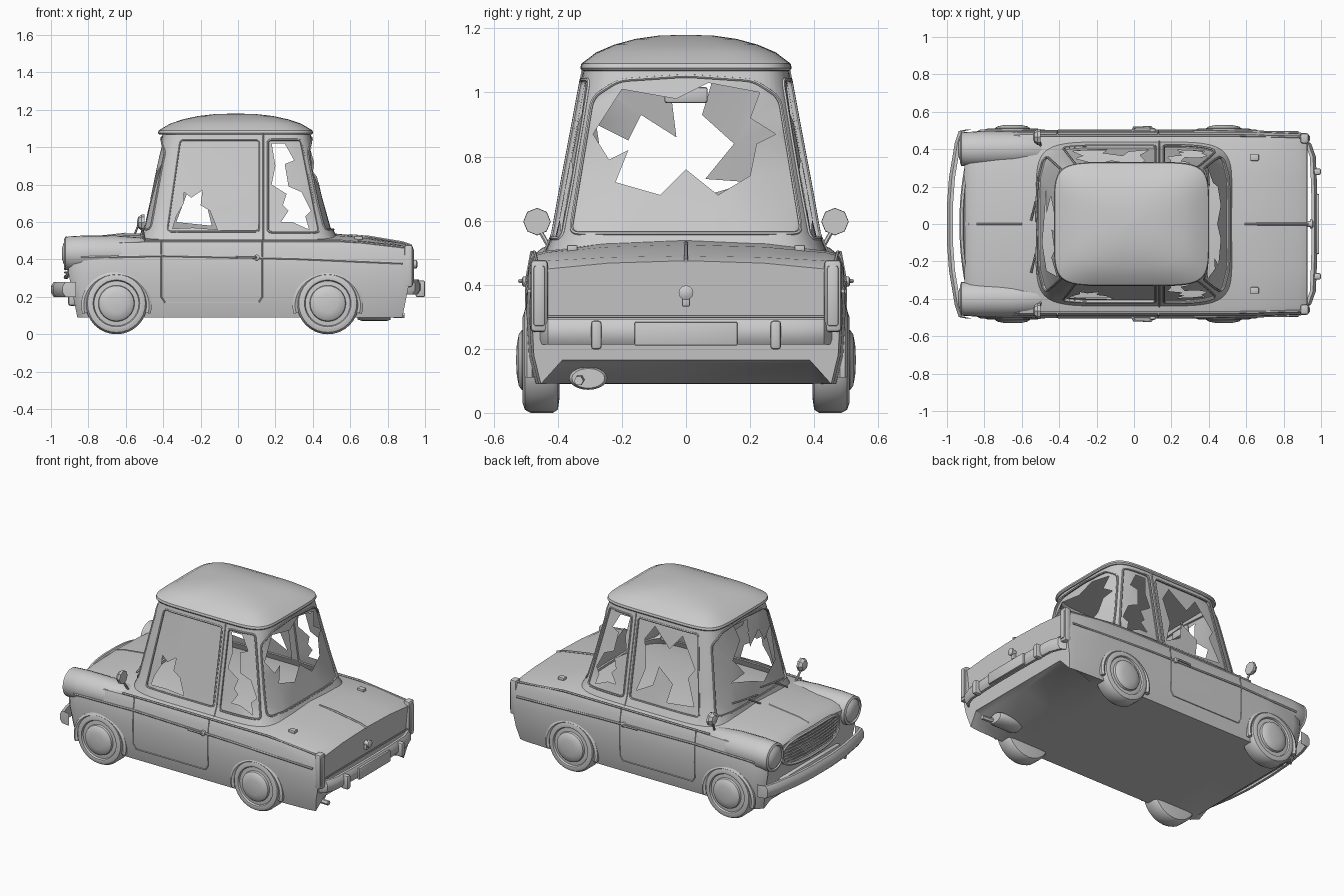
import bpy, bmesh, math
from mathutils import Vector

if "Cube" in bpy.data.objects:
    bpy.data.objects.remove(bpy.data.objects["Cube"])


def finish(name, bm, normals=True):
    if normals:
        bmesh.ops.recalc_face_normals(bm, faces=bm.faces)
    me = bpy.data.meshes.new(name)
    bm.to_mesh(me)
    bm.free()
    ob = bpy.data.objects.new(name, me)
    bpy.context.collection.objects.link(ob)
    return ob


def loft(name, rings, cyclic=False):
    bm = bmesh.new()
    vs = [[bm.verts.new(p) for p in r] for r in rings]
    n = len(vs[0])
    for a, b in zip(vs, vs[1:] + vs[:1] if cyclic else vs[1:]):
        for i in range(n):
            bm.faces.new((a[i], a[(i + 1) % n], b[(i + 1) % n], b[i]))
    if not cyclic:
        bm.faces.new(vs[0])
        bm.faces.new(vs[-1])
    return finish(name, bm)


def lathe(name, c, axis, prof, n=28):
    # prof holds (radius, offset along axis 'x' or 'y')
    rings = []
    for r, o in prof:
        ring = []
        for k in range(n):
            a = 2 * math.pi * k / n
            u, w = r * math.cos(a), r * math.sin(a)
            ring.append((c[0] + o, c[1] + u, c[2] + w) if axis == 'x' else (c[0] + u, c[1] + o, c[2] + w))
        rings.append(ring)
    return loft(name, rings)


def tube(name, pts, r, closed=False):
    cu = bpy.data.curves.new(name, 'CURVE')
    cu.dimensions = '3D'
    cu.bevel_depth, cu.bevel_resolution, cu.use_fill_caps = r, 1, True
    sp = cu.splines.new('POLY')
    sp.points.add(len(pts) - 1)
    for p, q in zip(sp.points, pts):
        p.co = (*q, 1)
    sp.use_cyclic_u = closed
    tmp = bpy.data.objects.new(name + "_path", cu)
    bpy.context.collection.objects.link(tmp)
    me = bpy.data.meshes.new_from_object(tmp.evaluated_get(bpy.context.evaluated_depsgraph_get()))
    bpy.data.objects.remove(tmp)
    ob = bpy.data.objects.new(name, me)
    bpy.context.collection.objects.link(ob)
    return ob


def box(name, c, size, bev=0.006):
    bm = bmesh.new()
    bmesh.ops.create_cube(bm, size=1)
    for v in bm.verts:
        v.co = Vector(c) + Vector([a * b for a, b in zip(v.co, size)])
    bmesh.ops.bevel(bm, geom=bm.edges[:], offset=bev, segments=2, affect='EDGES', profile=0.5)
    return finish(name, bm)


def outline(pts, r):
    # polygon with rounded corners and subdivided sides
    P = [Vector(p) for p in pts]
    out = []
    for i, p in enumerate(P):
        a = p + (P[i - 1] - p).normalized() * r
        b = p + (P[(i + 1) % len(P)] - p).normalized() * r
        if out:
            out += [out[-1].lerp(a, k / 8) for k in range(1, 8)]
        out += [a * (1 - t) ** 2 + p * 2 * t * (1 - t) + b * t * t for t in (0, .25, .5, .75, 1)]
    return out + [out[-1].lerp(out[0], k / 8) for k in range(1, 8)]


# Lower body: cross-sections along x (x, half width, floor z, shoulder z, centre z)
rings = []
for x, w, zb, zs, zc in [(-.905, .45, .13, .455, .475), (-.88, .475, .11, .475, .50), (-.82, .492, .09, .49, .515),
                         (-.6, .50, .09, .50, .54), (-.4, .50, .09, .505, .54), (.5, .50, .09, .505, .54),
                         (.66, .498, .092, .50, .525), (.88, .49, .155, .475, .49), (.925, .482, .165, .45, .475)]:
    half = [(w * .8, zb), (w * .94, .09), (w * .985, .18), (w, .32), (w * .985, zs - .05), (w * .955, zs - .01), (w * .88, zs),
            (w * .5, zs * .3 + zc * .7)]
    prof = [(0, zb)] + half + [(0, zc)] + [(-y, z) for y, z in reversed(half)]
    k = math.copysign(.2, x) if abs(x) > .85 else 0
    rings.append([(x - k * max(0, .32 - z), y, z) for y, z in prof])
loft("body", rings)

# Cabin skin: superellipse sections (z, front x, rear x, half width)
SEC = [(.48, -.54, .55, .45), (.56, -.515, .51, .415), (.7, -.485, .47, .39), (.9, -.445, .425, .352), (1.085, -.40, .385, .318)]


def env(z):
    for a, b in zip(SEC, SEC[1:]):
        if z <= b[0] or b is SEC[-1]:
            t = (z - a[0]) / (b[0] - a[0])
            f, r, h = [p + (q - p) * t for p, q in zip(a[1:], b[1:])]
            return (f + r) / 2, (r - f) / 2, h


def sq(t):
    return max(0, 1 - abs(t) ** 6) ** (1 / 6)


def side_pt(x, z, s, off):
    c, hx, hy = env(z)
    return (x, s * (hy * sq((x - c) / hx) + off), z)


def end_pt(y, z, d, off):
    c, hx, hy = env(z)
    return (c + d * (hx * sq(y / hy) + off), y, z)


def superring(c, hx, hy, z, n=64, e=1 / 3):
    pw = lambda v: math.copysign(abs(v) ** e, v)
    return [(c + hx * pw(math.cos(2 * math.pi * (i + .5) / n)), hy * pw(math.sin(2 * math.pi * (i + .5) / n)), z) for i in range(n)]


outer = [superring(*env(s[0]), s[0]) for s in SEC]
inner = [superring(env(s[0])[0], env(s[0])[1] - .025, env(s[0])[2] - .025, s[0]) for s in SEC]
cabin = loft("cabin_frame", outer + inner[::-1], cyclic=True)

# Windows: outline, jagged glass hole, mapping onto the skin
door = outline([(-.38, .55), (.115, .55), (.115, 1.04), (-.31, 1.04)], .02)
quarter = outline([(.16, .545), (.435, .545), (.335, 1.04), (.16, 1.04)], .02)
screen = outline([(-.362, .56), (.362, .56), (.292, .985), (.21, 1.038), (0, 1.052), (-.21, 1.038), (-.292, .985)], .03)
door_hole_r = [(-.33, .63), (-.29, .70), (-.29, .76), (-.25, .73), (-.19, .77), (-.20, .69), (-.15, .66), (-.11, .56),
               (-.24, .57), (-.35, .565)]
door_hole_l = [(-.33, .6), (-.27, .76), (-.31, .82), (-.2, 1.0), (-.12, .9), (.0, 1.01), (.06, .92), (.03, .75),
               (.08, .6), (-.03, .66), (-.06, .78), (-.17, .7), (-.14, .58)]
quarter_hole = [(.18, 1.02), (.25, 1.02), (.30, .93), (.25, .91), (.27, .79), (.34, .76), (.39, .66), (.36, .63), (.38, .56),
                (.29, .60), (.23, .60), (.27, .66), (.24, .69), (.26, .75), (.18, .8), (.2, .9)]
rear_hole = [(-.29, .87), (-.24, .79), (-.18, .82), (-.22, .72), (-.08, .68), (0, .76), (.1, .68), (.2, .74), (.22, .84),
             (.28, .87), (.2, .92), (.23, 1.0), (.07, 1.03), (-.03, .98), (-.2, 1.01)]
front_hole = [(-.28, .9), (-.18, .85), (-.14, .93), (-.03, .86), (-.05, 1.02), (.08, 1.03), (.05, .93), (.15, .84), (.06, .73),
              (.2, .72), (0, .66), (-.1, .62), (-.25, .7)]
WINDOWS = [("right_door", door, door_hole_r, side_pt, -1), ("left_door", door, door_hole_l, side_pt, 1),
           ("right_quarter", quarter, quarter_hole, side_pt, -1), ("left_quarter", quarter, quarter_hole, side_pt, 1),
           ("rear", screen, rear_hole, end_pt, 1), ("windscreen", screen, front_hole, end_pt, -1)]
for name, poly, hole, fn, s in WINDOWS:
    # cut the opening
    spans = [[((p[0], s * d, p[1]) if fn is side_pt else (s * d, p[0], p[1])) for p in poly] for d in (.22, .8)]
    cut = loft("window_cutter", spans)
    cut.hide_render = True
    mod = cabin.modifiers.new("cut", 'BOOLEAN')
    mod.operation, mod.object, mod.solver = 'DIFFERENCE', cut, 'EXACT'
    bpy.context.view_layer.objects.active = cabin
    bpy.ops.object.modifier_apply(modifier=mod.name)
    bpy.data.objects.remove(cut)
    # rubber seal and broken glass
    tube(name + "_window_seal", [fn(p[0], p[1], s, 0) for p in poly], .006, True)
    bm = bmesh.new()
    for loop in (poly, hole):
        vs = [bm.verts.new((p[0], p[1], 0)) for p in loop]
        for i, v in enumerate(vs):
            bm.edges.new((vs[i - 1], v))
    bmesh.ops.triangle_fill(bm, use_beauty=True, edges=bm.edges[:], normal=(0, 0, 1))
    for v in bm.verts:
        v.co = fn(v.co.x, v.co.y, s, -.012)
    finish(name + "_broken_glass", bm)

# Roof dome with overhanging rim
loft("roof", [superring(-.013, .415 * k, .33 * k, z, e=e) for k, z, e in
              [(.9, 1.066, .33), (.985, 1.068, .33), (1, 1.076, .33), (.99, 1.09, .33), (.85, 1.125, .38), (.68, 1.149, .48),
               (.48, 1.167, .65), (.27, 1.177, .85), (.03, 1.18, 1)]])

for s, side in ((1, "left"), (-1, "right")):
    # Wheels and arch lips
    for x, end in ((-.65, "front"), (.48, "rear")):
        lathe(f"{end}_{side}_wheel", (x, 0, .165), 'y', [(r, s * o) for r, o in
              [(.12, .395), (.155, .40), (.165, .415), (.165, .485), (.155, .503), (.135, .51), (.125, .508), (.12, .497),
               (.097, .499), (.094, .512), (.08, .522), (.05, .528), (.01, .53)]], 32)
        arc = [math.radians(-15 + 10.5 * k) for k in range(21)]
        tube(f"{end}_{side}_arch", [(x + .175 * math.cos(a), s * .488, .155 + .165 * math.sin(a)) for a in arc], .016)
    # Front fender pod, headlight
    loft(f"{side}_fender", [[(x, s * .4 + r * math.cos(a), .432 + r * math.sin(a)) for a in
                             [2 * math.pi * k / 24 for k in range(24)]]
                            for x, r in [(-.92, .084), (-.91, .091), (-.82, .096), (-.65, .095), (-.52, .085), (-.42, .05)]])
    lathe(f"{side}_headlight", (-.915, s * .4, .432), 'x', [(.088, .02), (.09, -.008), (.076, -.014), (.07, -.006), (.055, -.018),
                                                            (.03, -.025), (.005, -.027)])
    # Tail light, bumper guard, boot hinge
    box(f"{side}_tail_light", (.912, s * .458, .365), (.045, .055, .225), .012)
    box(f"{side}_tail_lens", (.928, s * .458, .365), (.025, .036, .19), .008)
    box(f"{side}_bumper_guard", (.975, s * .28, .243), (.05, .034, .09), .01)
    box(f"{side}_boot_hinge", (.645, s * .355, .513), (.045, .034, .022), .005)
    # Door seam, trim strip, handle
    tube(f"{side}_door_seam", [(-.41, s * .482, .505), (-.41, s * .498, .42), (-.41, s * .5, .3), (-.41, s * .495, .2),
                               (-.39, s * .493, .17), (.11, s * .493, .17), (.13, s * .495, .2), (.13, s * .5, .3),
                               (.13, s * .498, .42), (.13, s * .482, .505)], .004)
    tube(f"{side}_trim", [(-.84, s * .491, .41), (-.4, s * .497, .42), (.3, s * .497, .405), (.88, s * .489, .38)], .007)
    tube(f"{side}_belt_trim", [(-.5, s * .474, .5), (.55, s * .474, .5), (.9, s * .465, .465)], .007)
    tube(f"{side}_door_handle", [(-.01, s * .495, .412), (.0, s * .515, .412), (.09, s * .518, .412), (.105, s * .495, .412)], .007)
    lathe(f"{side}_door_lock", (.1, 0, .41), 'y', [(.016, s * .49), (.016, s * .508), (.01, s * .512)], 12)
    tube(f"{side}_pillar_seam", [side_pt(.135, z, s, .001) for z in (.5, .56, .7, .9, 1.07)], .005)
    # Door mirror
    tube(f"{side}_mirror_stalk", [(-.5, s * .42, .505), (-.515, s * .465, .585)], .007)
    lathe(f"{side}_mirror", (-.515, s * .465, .597), 'x', [(.042, .014), (.043, 0), (.03, -.018), (.008, -.025)], 8)

# Bumpers swept across the car
SHAPE = [(-.015, -.04), (.002, -.04), (.017, -.018), (.017, .018), (.002, .04), (-.015, .04)]
for name, d, z, path in [("front_bumper", -1, .24, [(.88, .505), (.92, .497), (.942, .43), (.972, .25), (.983, .1)]),
                         ("rear_bumper", 1, .253, [(.89, .455), (.93, .43), (.955, .36), (.962, .2), (.964, .1)])]:
    full = path + [(x, -y) for x, y in reversed(path)]
    loft(name, [[(d * (x + dx), y, z + dz) for dx, dz in SHAPE] for x, y in full])
box("number_plate", (.982, 0, .247), (.016, .32, .074), .004)
box("front_chin", (-.885, 0, .2), (.05, .62, .1), .02)

# Grille: oval rim with bowed bars
gx = lambda y: -.922 + .3 * y * y
ov = [(.29 * math.copysign(abs(math.cos(a)) ** .6, math.cos(a)), .39 + .085 * math.copysign(abs(math.sin(a)) ** .7, math.sin(a)))
      for a in [2 * math.pi * (k + .5) / 40 for k in range(40)]]
tube("grille_rim", [(gx(y), y, z) for y, z in ov], .012, True)
loft("grille_back", [[(gx(y) + o, y, z) for y, z in ov] for o in (.005, .05)])
for i in range(7):
    z = .33 + .02 * i
    w = .285 * (1 - (abs(z - .39) / .09) ** 2.6) ** .35
    tube("grille_bar", [(gx(w * t / 4) - .003, w * t / 4, z) for t in range(-4, 5)], .006)

# Bonnet and boot details
tube("bonnet_crease", [(-.885, 0, .495), (-.82, 0, .514), (-.6, 0, .539)], .005)
tube("boot_crease", [(.59, 0, .53), (.7, 0, .521), (.88, 0, .491), (.93, 0, .474)], .007)
tube("boot_seam", [(.922, -.43, .3), (.922, .43, .3)], .005)
lathe("boot_handle", (.92, 0, .375), 'x', [(.016, 0), (.016, .02), (.023, .022), (.023, .034), (.012, .04)], 12)
box("boot_handle_base", (.927, 0, .352), (.02, .026, .04), .006)

# Wipers and inside mirror
for y in (-.14, .14):
    tube("wiper_arm", [(-.55, y - .12, .54), end_pt(y - .02, .6, -1, .02)], .006)
    tube("wiper_blade", [end_pt(y - .13 + .06 * k, .585 + .008 * k, -1, .014) for k in range(5)], .006)
box("inside_mirror", (-.36, 0, .992), (.02, .135, .05), .008)
tube("inside_mirror_stalk", [(-.36, 0, 1.0), (-.37, 0, 1.08)], .006)

# Exhaust
loft("muffler", [[(x, -.305 + .06 * k * math.cos(a), .108 + .036 * k * math.sin(a)) for a in [math.pi * j / 10 for j in range(20)]]
                 for x, k in [(.64, .8), (.66, 1), (.80, 1), (.815, .85)]])
tube("exhaust_pipe", [(.78, -.33, .11), (.84, -.333, .1), (.89, -.335, .1)], .015)

bpy.ops.object.select_all(action='SELECT')
bpy.ops.object.shade_smooth_by_angle(angle=math.radians(35))
